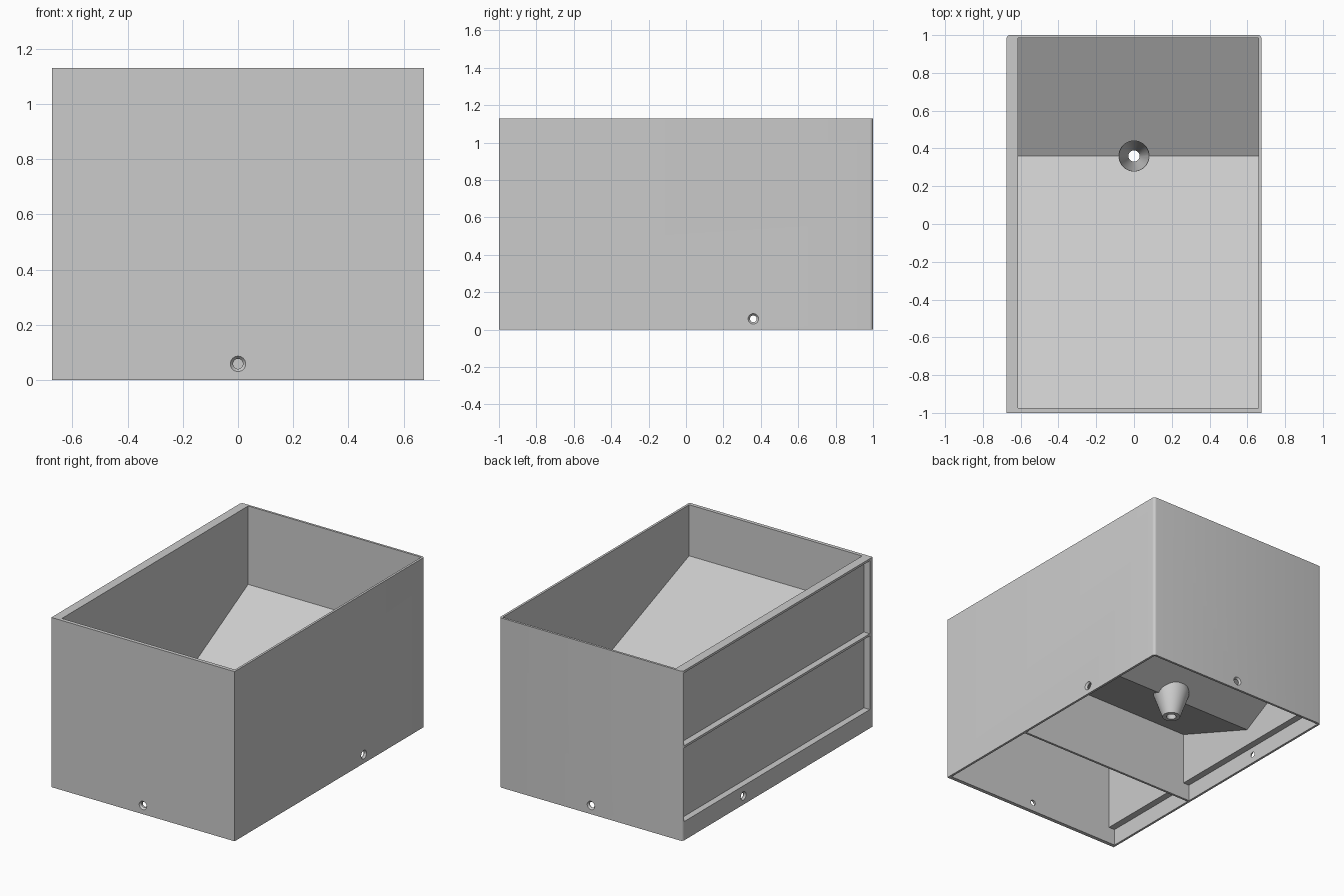
import bpy, bmesh, math
from mathutils import Matrix, Vector

if "Cube" in bpy.data.objects:
    bpy.data.objects.remove(bpy.data.objects["Cube"], do_unlink=True)

W, L, H = 0.675, 1.0, 1.13          # half width, half length, height
T = 0.015                           # thin wall
X0, X1 = -0.615, W - T              # inner faces of the side walls
Y0, Y1 = -0.975, L - T              # inner faces of the front and back walls
VALLEY = 0.36                       # where the two floor slopes meet
HOLE_Z = 0.058

grey = bpy.data.materials.new("light_grey")
grey.use_nodes = True
grey.diffuse_color = (0.6, 0.6, 0.6, 1)
grey.node_tree.nodes["Principled BSDF"].inputs["Base Color"].default_value = (0.6, 0.6, 0.6, 1)


def finish(name, bm):
    bmesh.ops.recalc_face_normals(bm, faces=bm.faces)
    mesh = bpy.data.meshes.new(name)
    bm.to_mesh(mesh)
    bm.free()
    mesh.materials.append(grey)
    obj = bpy.data.objects.new(name, mesh)
    bpy.context.collection.objects.link(obj)
    return obj


def prism(name, x0, x1, profile):
    """Extrude a (y, z) outline along x."""
    bm = bmesh.new()
    face = bm.faces.new([bm.verts.new((x0, y, z)) for y, z in profile])
    ext = bmesh.ops.extrude_face_region(bm, geom=[face])["geom"]
    moved = [v for v in ext if isinstance(v, bmesh.types.BMVert)]
    bmesh.ops.translate(bm, verts=moved, vec=(x1 - x0, 0, 0))
    return finish(name, bm)


def box(name, x0, x1, y0, y1, z0, z1):
    return prism(name, x0, x1, [(y0, z0), (y1, z0), (y1, z1), (y0, z1)])


def turned(name, profile, center, axis=(0, 0, 1), n=48):
    """Closed round solid from (radius, height) rings along an axis."""
    bm = bmesh.new()
    rings = [[bm.verts.new((r * math.cos(math.tau * i / n), r * math.sin(math.tau * i / n), h))
              for i in range(n)] for r, h in profile]
    for a, b in zip(rings, rings[1:]):
        for i in range(n):
            bm.faces.new((a[i], a[(i + 1) % n], b[(i + 1) % n], b[i]))
    bm.faces.new(rings[0])
    bm.faces.new(rings[-1])
    turn = Vector((0, 0, 1)).rotation_difference(Vector(axis)).to_matrix().to_4x4()
    bmesh.ops.transform(bm, matrix=Matrix.Translation(center) @ turn, verts=bm.verts)
    return finish(name, bm)


def combine(target, tool, operation="DIFFERENCE"):
    """Apply a boolean and drop the tool."""
    mod = target.modifiers.new("cut", "BOOLEAN")
    mod.operation, mod.object, mod.solver = operation, tool, "EXACT"
    bpy.context.view_layer.update()
    graph = bpy.context.evaluated_depsgraph_get()
    mesh = bpy.data.meshes.new_from_object(target.evaluated_get(graph))
    target.modifiers.clear()
    target.data = mesh
    bpy.data.objects.remove(tool, do_unlink=True)


def under(y):
    """Underside height of the sloped floor."""
    return 0.22 + (0.54 * (y - VALLEY) if y > VALLEY else 0.385 * (VALLEY - y))


# Outer block with softened back corners
body = box("hopper_bin", -W, W, -L, L, 0, H)
bm = bmesh.new()
bm.from_mesh(body.data)
corners = [e for e in bm.edges if all(v.co.y > 0.9 for v in e.verts)
           and abs(e.verts[0].co.z - e.verts[1].co.z) > 0.5]
bmesh.ops.bevel(bm, geom=corners, offset=0.018, segments=5, affect="EDGES", profile=0.5)
bm.to_mesh(body.data)
bm.free()

# Lower chambers on either side of the cross wall
for chamber in ([Y0, -0.27], [-0.255, VALLEY, Y1]):
    a, b = chamber[0], chamber[-1]
    roof = [(y, under(y)) for y in reversed(chamber)]
    combine(body, prism("chamber", X0, X1, [(a, -0.1), (b, -0.1)] + roof))
    combine(body, box("side_step", -W + T, X0 + 0.05, a, b, -0.1, 0.11))

# Funnel spout hanging under the valley
spout = turned("spout", [(0.055, 0.085), (0.11, 0.24), (0.11, 0.275)], (0, VALLEY, 0))
combine(body, spout, "UNION")

# Hopper cavity with its two sloped floors
combine(body, prism("hopper", X0, X1, [
    (Y0, 0.79), (VALLEY, 0.267), (Y1, 0.608), (Y1, H + 0.1), (Y0, H + 0.1)]))

# Bore through the spout
combine(body, turned("bore", [(0.03, 0.02), (0.03, 0.1), (0.08, 0.27), (0.08, 0.4)],
                     (0, VALLEY, 0)))

# Two shallow recesses in the thick side wall
for z0, z1 in ((0.125, 0.615), (0.63, H - T)):
    combine(body, box("recess", -W - 0.1, -0.632, -0.97, Y1, z0, z1))

# Countersunk holes in all four walls
for axis, center in (((1, 0, 0), (W, VALLEY, HOLE_Z)), ((-1, 0, 0), (-W, VALLEY, HOLE_Z)),
                     ((0, 1, 0), (0, L, HOLE_Z)), ((0, -1, 0), (0, -L, HOLE_Z))):
    combine(body, turned("hole", [(0.018, -0.06), (0.018, -0.012), (0.028, 0), (0.028, 0.05)],
                         center, axis, 32))

# Smooth round parts, sharp corners
bpy.ops.object.select_all(action="DESELECT")
body.select_set(True)
bpy.context.view_layer.objects.active = body
bpy.ops.object.shade_smooth_by_angle(angle=math.radians(25))
